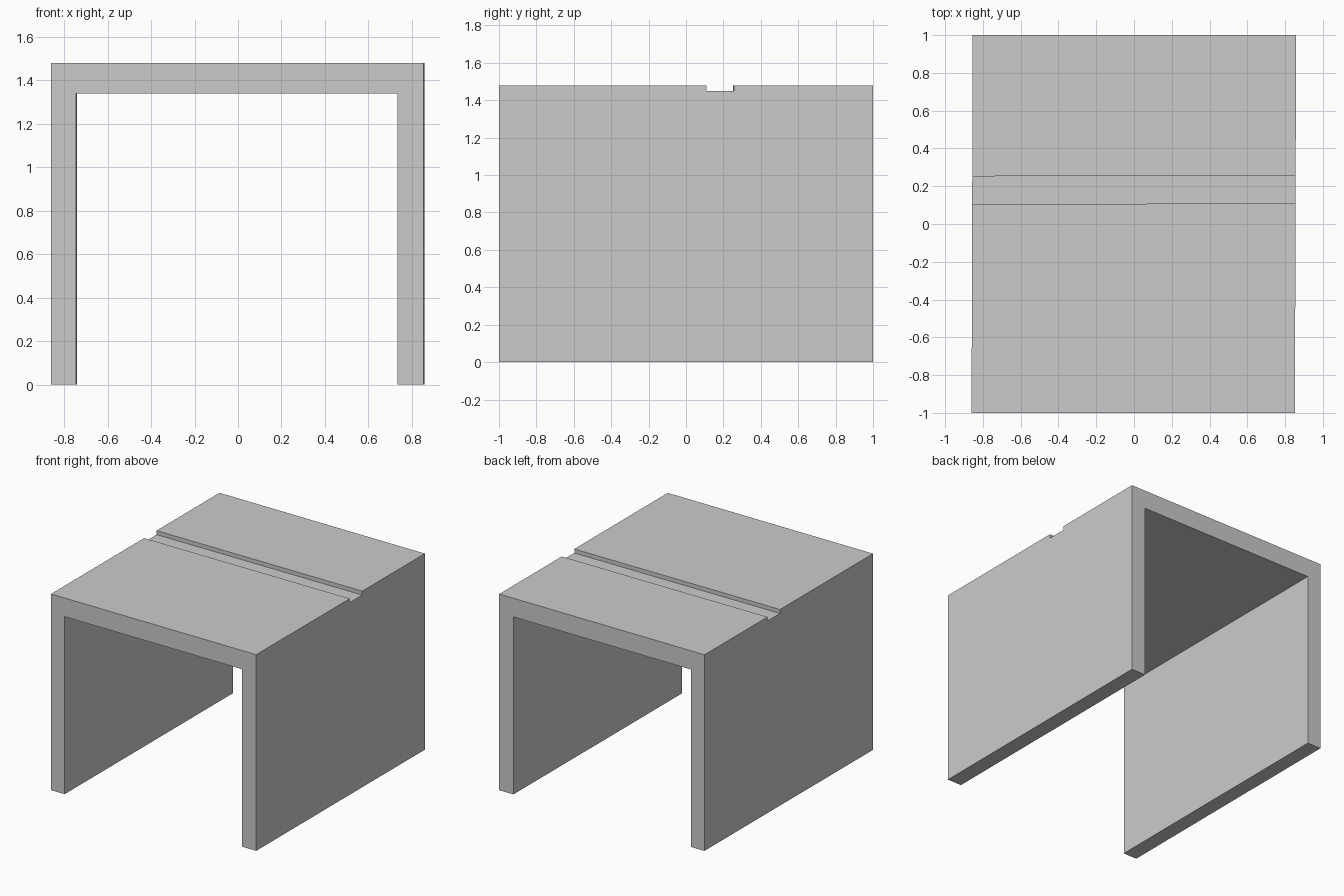
import bpy
import bmesh

if "Cube" in bpy.data.objects:
    bpy.data.objects.remove(bpy.data.objects["Cube"])


def prism(name, profile, direction):
    """Extrude a flat outline along a direction into a closed solid."""
    bm = bmesh.new()
    face = bm.faces.new([bm.verts.new(p) for p in profile])
    new = bmesh.ops.extrude_face_region(bm, geom=[face])["geom"]
    verts = [g for g in new if isinstance(g, bmesh.types.BMVert)]
    bmesh.ops.translate(bm, verts=verts, vec=direction)
    bmesh.ops.recalc_face_normals(bm, faces=bm.faces)
    mesh = bpy.data.meshes.new(name)
    bm.to_mesh(mesh)
    bm.free()
    obj = bpy.data.objects.new(name, mesh)
    bpy.context.collection.objects.link(obj)
    return obj


# Channel: two walls and a roof, very slightly skewed towards the back
outline = [(-0.860, 0), (-0.746, 0), (-0.746, 1.338), (0.733, 1.338),
           (0.733, 0), (0.852, 0), (0.852, 1.479), (-0.860, 1.479)]
channel = prism("channel_body", [(x, -1, z) for x, z in outline], (0.006, 2, 0))

# Shallow groove across the roof
groove_outline = [(0.104, 1.449), (0.252, 1.449), (0.252, 1.6), (0.104, 1.6)]
groove = prism("groove_cutter", [(-1, y, z) for y, z in groove_outline], (2, 0.006, 0))
groove.hide_render = True
groove.hide_set(True)

cut = channel.modifiers.new("roof_groove", "BOOLEAN")
cut.operation = "DIFFERENCE"
cut.solver = "EXACT"
cut.object = groove
